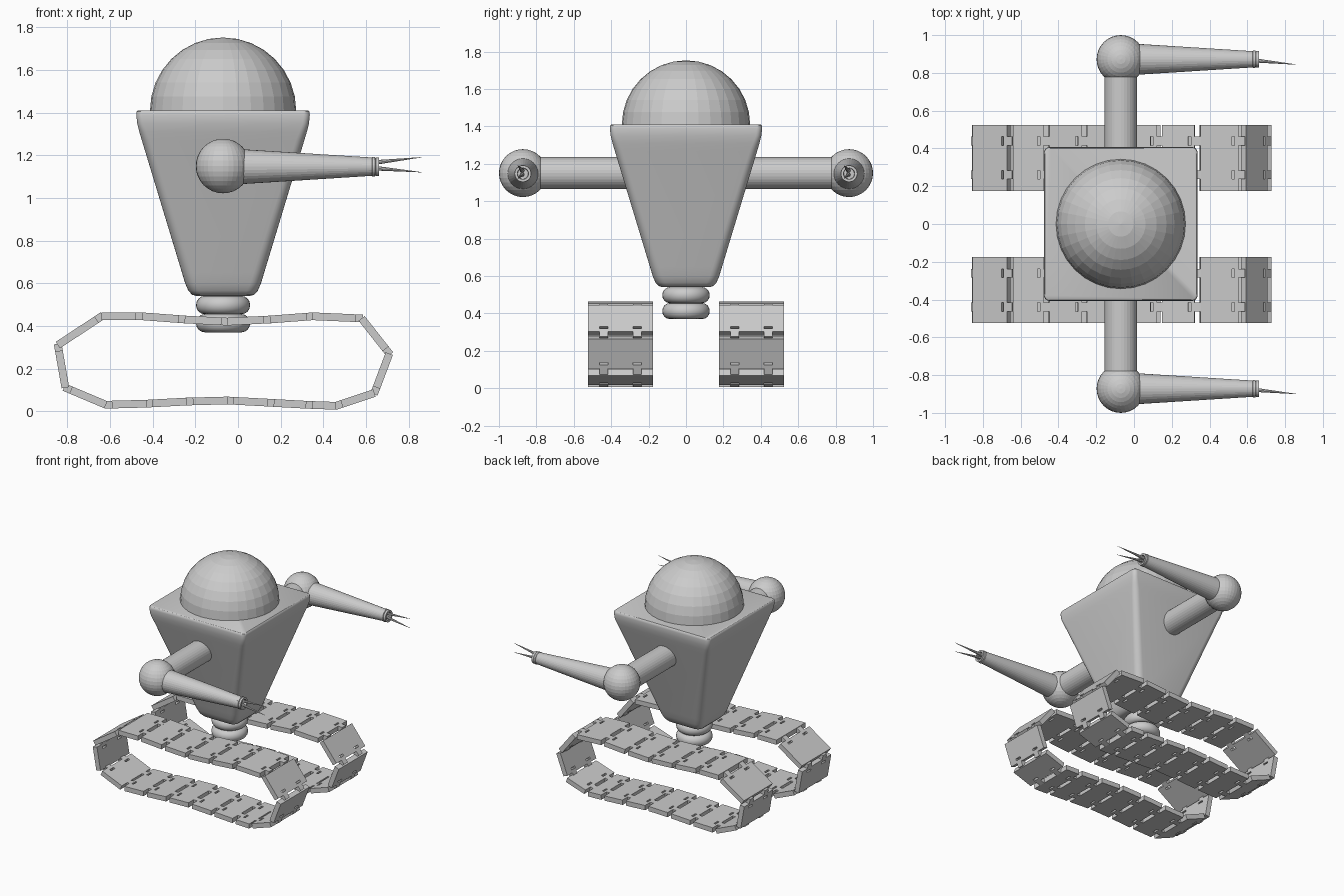
import bpy, bmesh, math
from mathutils import Vector, Matrix

cube = bpy.data.objects.get("Cube")
if cube:
    bpy.data.objects.remove(cube, do_unlink=True)

grey = bpy.data.materials.new("light_grey")
grey.use_nodes = True
grey.diffuse_color = (0.6, 0.6, 0.6, 1)
grey.node_tree.nodes["Principled BSDF"].inputs["Base Color"].default_value = (0.6, 0.6, 0.6, 1)

CX = -0.07  # middle of the body


def finish(name, bm, smooth=None):
    bmesh.ops.recalc_face_normals(bm, faces=bm.faces)
    mesh = bpy.data.meshes.new(name)
    bm.to_mesh(mesh)
    bm.free()
    mesh.materials.append(grey)
    obj = bpy.data.objects.new(name, mesh)
    bpy.context.collection.objects.link(obj)
    if smooth:
        bpy.ops.object.select_all(action='DESELECT')
        obj.select_set(True)
        bpy.context.view_layer.objects.active = obj
        bpy.ops.object.shade_smooth_by_angle(angle=math.radians(smooth))
    return obj


def loft(name, rings, smooth=None, matrix=None):
    """Skin a list of point rings and cap both ends."""
    bm = bmesh.new()
    loops = [[bm.verts.new(p) for p in ring] for ring in rings]
    n = len(loops[0])
    for a, b in zip(loops, loops[1:]):
        for i in range(n):
            j = (i + 1) % n
            bm.faces.new((a[i], a[j], b[j], b[i]))
    bm.faces.new(loops[0][::-1])
    bm.faces.new(loops[-1])
    if matrix:
        bm.transform(matrix)
    return finish(name, bm, smooth)


def circle(r, h, n=32):
    return [(r * math.cos(math.tau * i / n), r * math.sin(math.tau * i / n), h) for i in range(n)]


def rounded_square(half, r, z, steps=6):
    pts = []
    for corner in range(4):
        a0 = corner * math.pi / 2
        sx = 1 if corner in (0, 3) else -1
        sy = 1 if corner in (0, 1) else -1
        for k in range(steps + 1):
            a = a0 + k / steps * math.pi / 2
            pts.append((CX + sx * (half - r) + r * math.cos(a),
                        sy * (half - r) + r * math.sin(a), z))
    return pts


# Tapered body with a flat top
body_profile = [(0.54, 0.125, 0.04), (0.546, 0.145, 0.045), (0.565, 0.163, 0.05), (0.60, 0.178, 0.05),
                (0.65, 0.193, 0.05), (1.27, 0.381, 0.04), (1.31, 0.393, 0.035),
                (1.35, 0.403, 0.03), (1.39, 0.407, 0.03), (1.405, 0.405, 0.03), (1.41, 0.40, 0.03)]
loft("body", [rounded_square(h, r, z) for z, h, r in body_profile], 40)

# Faceted dome head
rings = [circle(0.343 * math.cos(a), 0.343 * math.sin(a))
         for a in (k * math.pi / 16 for k in range(8))]
bm = bmesh.new()
bmesh.ops.create_uvsphere(bm, u_segments=32, v_segments=16, radius=0.343)
bmesh.ops.delete(bm, geom=[v for v in bm.verts if v.co.z < -0.01], context='VERTS')
bm.transform(Matrix.Translation((CX, 0, 1.41)))
finish("dome", bm)

# Two rounded neck rings
for name, z in (("lower_neck_ring", 0.37), ("upper_neck_ring", 0.455)):
    prof = [(0.085, 0)]
    for k in range(9):
        a = -math.pi / 2 + k * math.pi / 8
        prof.append((0.087 + 0.04 * math.cos(a), 0.0425 + 0.0425 * math.sin(a)))
    loft(name, [circle(r, h) for r, h in prof[1:]], 40, Matrix.Translation((CX, 0, z)))

# Arms: shoulder bar, elbow ball, forearm with hollow tip, two needles
ARM_Z = 1.15
to_y = Matrix.Rotation(-math.pi / 2, 4, 'X')
to_x = Matrix.Rotation(math.pi / 2, 4, 'Y')
forearm = [(0.085, -0.02), (0.081, 0.03), (0.043, 0.628), (0.046, 0.63), (0.046, 0.642), (0.041, 0.644),
           (0.044, 0.647), (0.044, 0.662), (0.03, 0.662), (0.028, 0.62)]
for side, s in (("left_side", 1), ("right_side", -1)):
    y = s * 0.872
    at = Matrix.Translation((CX, 0, ARM_Z))
    loft("upper_arm_" + side, [circle(0.086, s * 0.2), circle(0.086, y)], None, at @ to_y)
    bm = bmesh.new()
    bmesh.ops.create_uvsphere(bm, u_segments=32, v_segments=16, radius=0.128)
    bm.transform(Matrix.Translation((CX, y, ARM_Z)))
    finish("elbow_" + side, bm)
    loft("forearm_" + side, [circle(r, h) for r, h in forearm], None,
         Matrix.Translation((0, y, ARM_Z - 0.003)) @ to_x)
    for name, up in (("upper_needle_", 1), ("lower_needle_", -1)):
        start = Vector((0.62, y - 0.004, ARM_Z + 0.003 + up * 0.011))
        end = Vector((0.86, y - 0.028, ARM_Z + 0.006 + up * 0.035))
        d = end - start
        turn = d.to_track_quat('Z', 'Y').to_matrix().to_4x4()
        loft(name + side, [circle(0.012, 0, 8), circle(0.0008, d.length, 8)], None,
             Matrix.Translation(start) @ turn)

# Tracks: hinge points of the closed chain, each link spans two hinges
hinges = [(-0.64, 0.445), (-0.45, 0.445), (-0.25, 0.43), (-0.05, 0.42), (0.15, 0.43), (0.35, 0.445),
          (0.58, 0.435), (0.71, 0.27), (0.64, 0.085), (0.46, 0.025), (0.32, 0.03), (0.14, 0.04),
          (-0.05, 0.05), (-0.24, 0.045), (-0.43, 0.035), (-0.62, 0.03), (-0.81, 0.11), (-0.845, 0.31)]
columns = [-0.174, -0.112, -0.066, 0.066, 0.112, 0.174]
THICK = 0.036


def add_link(bm, a, b, y):
    """Flat plate with two slots, and two hinge tabs at its far end."""
    a, b = Vector((a[0], 0, a[1])), Vector((b[0], 0, b[1]))
    along = (b - a).normalized()
    out = Vector((-along.z, 0, along.x))
    length = (b - a).length
    rows = [0, length - 0.062, length - 0.048, length - 0.028, length + 0.006]
    grid = {}

    def vert(i, j):
        if (i, j) not in grid:
            grid[i, j] = bm.verts.new(a + along * rows[i] - out * THICK / 2
                                      + Vector((0, y + columns[j], 0)))
        return grid[i, j]

    faces = []
    for i in range(4):
        for j in range(5):
            tab = j in (1, 3)
            if (i == 1 and tab) or (i == 3 and not tab):
                continue
            faces.append(bm.faces.new((vert(i, j), vert(i + 1, j), vert(i + 1, j + 1), vert(i, j + 1))))
    made = bmesh.ops.extrude_face_region(bm, geom=faces, use_keep_orig=True)
    top = [g for g in made["geom"] if isinstance(g, bmesh.types.BMVert)]
    bmesh.ops.translate(bm, verts=top, vec=out * THICK)


for name, y in (("left_track", 0.35), ("right_track", -0.35)):
    bm = bmesh.new()
    for a, b in zip(hinges, hinges[1:] + hinges[:1]):
        add_link(bm, a, b, y)
    finish(name, bm)
